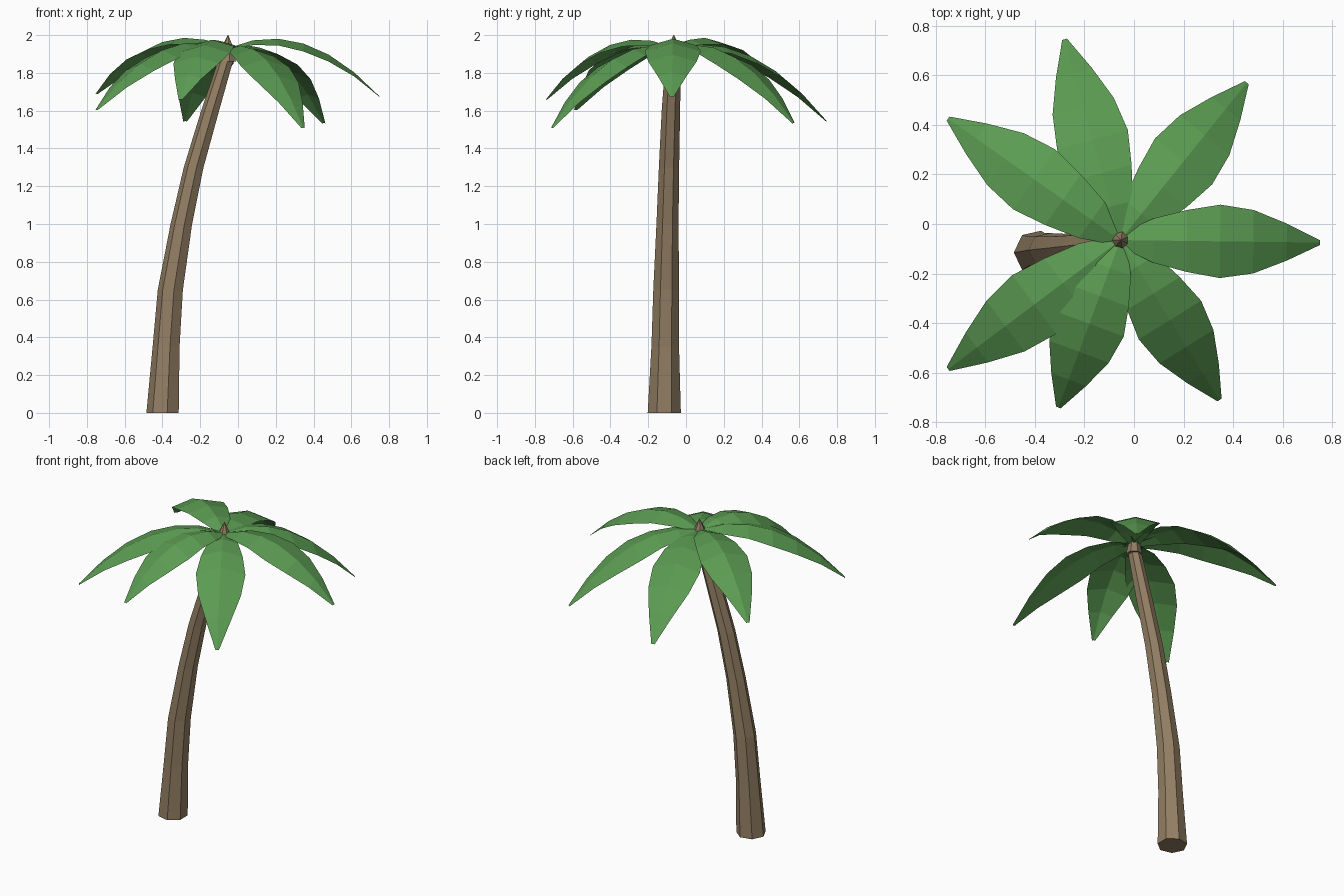
import bpy, math
from mathutils import Vector

if "Cube" in bpy.data.objects:
    bpy.data.objects.remove(bpy.data.objects["Cube"])


def material(name, color):
    mat = bpy.data.materials.new(name)
    mat.diffuse_color = (*color, 1)
    mat.use_nodes = True
    mat.node_tree.nodes["Principled BSDF"].inputs["Base Color"].default_value = mat.diffuse_color
    return mat


def add_mesh(name, verts, faces, mat):
    mesh = bpy.data.meshes.new(name)
    mesh.from_pydata(verts, [], faces)
    mesh.materials.append(mat)
    mesh.update()
    obj = bpy.data.objects.new(name, mesh)
    bpy.context.collection.objects.link(obj)
    return obj


def lofted(name, rings, sides, mat):
    """Stack of regular polygons (x, y, z, radius) joined and capped."""
    verts, faces = [], []
    for x, y, z, r in rings:
        for k in range(sides):
            a = math.pi + math.tau * k / sides
            verts.append((x + r * math.cos(a), y + r * math.sin(a), z))
    for i in range(len(rings) - 1):
        for k in range(sides):
            a, b = i * sides + k, i * sides + (k + 1) % sides
            faces.append((a, b, b + sides, a + sides))
    faces.append(tuple(reversed(range(sides))))
    faces.append(tuple(range(len(verts) - sides, len(verts))))
    return add_mesh(name, verts, faces, mat)


def frond(name, tip, mat):
    """Arched leaf with a raised midrib, from the crown to the tip."""
    half = (0.025, 0.09, 0.125, 0.148, 0.128, 0.075, 0.01)
    base, tip = Vector((-0.055, -0.065, 1.93)), Vector(tip)
    flat = Vector((tip.x - base.x, tip.y - base.y, 0))
    side = Vector((-flat.y, flat.x, 0)).normalized()
    bend = 0.61
    lift = tip.z - base.z + bend
    verts, faces = [], []
    for i, w in enumerate(half):
        t = i / (len(half) - 1)
        mid = base + flat * t + Vector((0, 0, lift * t - bend * t * t))
        drop = Vector((0, 0, -0.28 * w))
        verts += [mid - side * w + drop, mid, mid + side * w + drop]
    for i in range(len(half) - 1):
        for j in (0, 1):
            a = 3 * i + j
            faces.append((a, a + 3, a + 4, a + 1))
    return add_mesh(name, verts, faces, mat)


bark = material("bark", (0.29, 0.21, 0.125))
leaf = material("leaf", (0.105, 0.33, 0.085))

# Leaning, tapered seven-sided trunk
lofted("trunk", [
    (-0.395, -0.115, 0.00, 0.090),
    (-0.377, -0.110, 0.35, 0.075),
    (-0.355, -0.105, 0.65, 0.070),
    (-0.297, -0.098, 1.00, 0.060),
    (-0.232, -0.090, 1.30, 0.055),
    (-0.145, -0.080, 1.60, 0.050),
    (-0.065, -0.068, 1.86, 0.042),
], 7, bark)

# Pointed bud holding the fronds together
lofted("crown_bud", [
    (-0.056, -0.066, 1.86, 0.050),
    (-0.055, -0.065, 1.93, 0.035),
    (-0.053, -0.065, 2.00, 0.002),
], 7, bark)

# Seven drooping fronds
tips = [(-0.28, 0.745, 1.545), (0.455, 0.57, 1.535), (0.75, -0.075, 1.675),
        (0.345, -0.71, 1.51), (-0.305, -0.74, 1.66), (-0.75, -0.585, 1.605),
        (-0.75, 0.425, 1.69)]
for n, tip in enumerate(tips, 1):
    frond(f"frond_{n}", tip, leaf)
